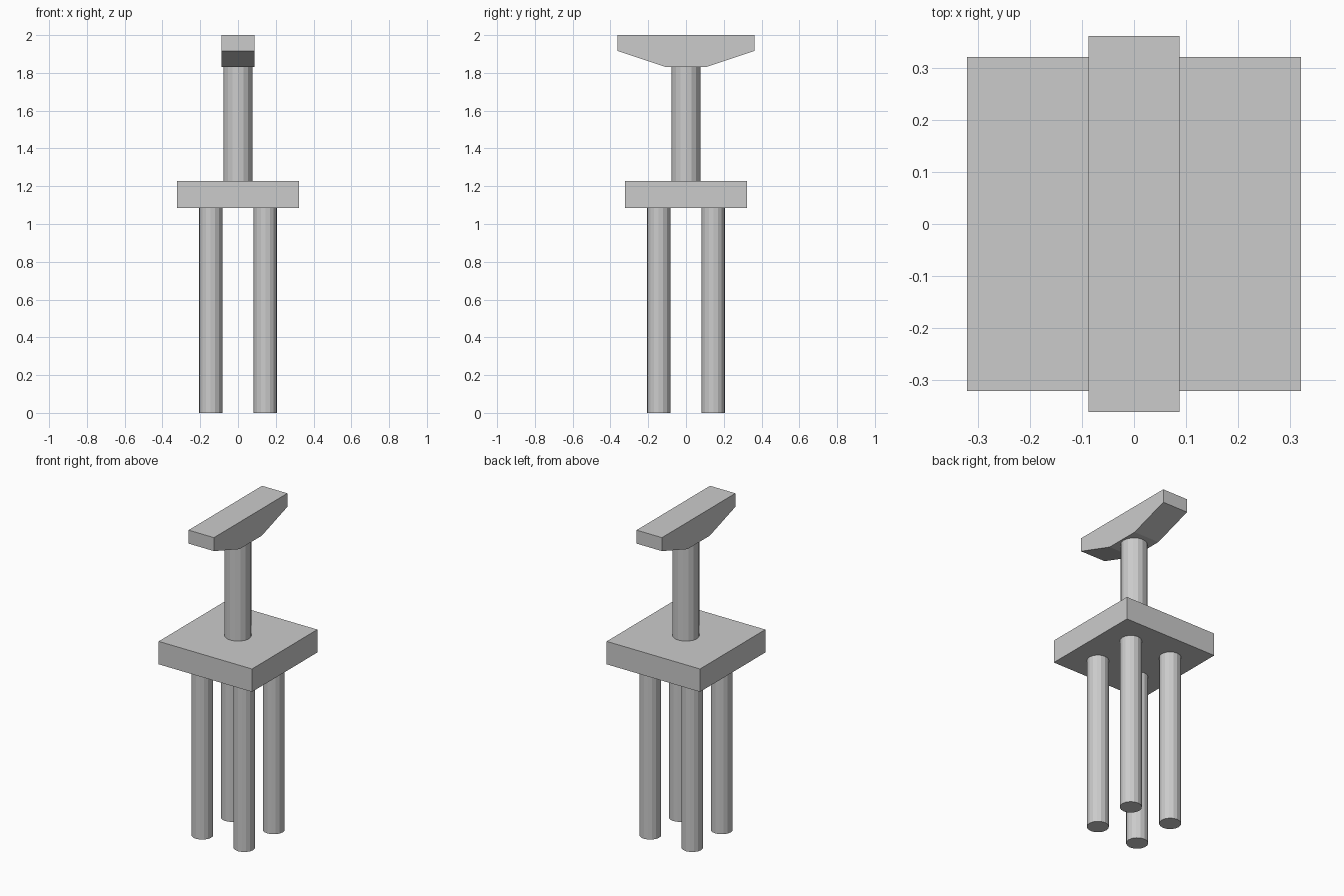
import bpy
import bmesh

cube = bpy.data.objects.get("Cube")
if cube:
    bpy.data.objects.remove(cube, do_unlink=True)

# One plain concrete colour
concrete = bpy.data.materials.new("concrete grey")
concrete.use_nodes = True
grey = (0.6, 0.6, 0.6, 1)
concrete.diffuse_color = grey
for node in concrete.node_tree.nodes:
    if node.type == 'BSDF_PRINCIPLED':
        node.inputs["Base Color"].default_value = grey


def column(name, x, y, radius, bottom, top):
    bpy.ops.mesh.primitive_cylinder_add(
        vertices=16, radius=radius, depth=top - bottom,
        location=(x, y, (bottom + top) / 2))
    obj = bpy.context.object
    obj.name = name
    obj.data.materials.append(concrete)


def extruded(name, profile, half_width):
    """Extrude a (y, z) outline across x."""
    bm = bmesh.new()
    face = bm.faces.new([bm.verts.new((-half_width, y, z)) for y, z in profile])
    result = bmesh.ops.extrude_face_region(bm, geom=[face])
    moved = [v for v in result["geom"] if isinstance(v, bmesh.types.BMVert)]
    bmesh.ops.translate(bm, verts=moved, vec=(2 * half_width, 0, 0))
    bmesh.ops.recalc_face_normals(bm, faces=bm.faces)
    mesh = bpy.data.meshes.new(name)
    bm.to_mesh(mesh)
    bm.free()
    mesh.materials.append(concrete)
    obj = bpy.data.objects.new(name, mesh)
    bpy.context.collection.objects.link(obj)


PILE_TOP, SLAB_TOP, HEAD_BOTTOM = 1.085, 1.228, 1.832

# Four foundation piles
for side, x in (("right", -0.145), ("left", 0.145)):
    for end, y in (("front", -0.145), ("back", 0.145)):
        column(f"{end}_{side}_pile", x, y, 0.0625, 0, PILE_TOP)

# Square footing slab
s = 0.322
extruded("footing_slab", [(-s, PILE_TOP), (s, PILE_TOP), (s, SLAB_TOP), (-s, SLAB_TOP)], s)

# Pier column
column("pier_column", 0, 0, 0.0765, SLAB_TOP, HEAD_BOTTOM)

# Tapered crosshead
half = [(0.11, HEAD_BOTTOM), (0.362, 1.916), (0.362, 2.0)]
extruded("crosshead", half + [(-y, z) for y, z in reversed(half)], 0.0875)
